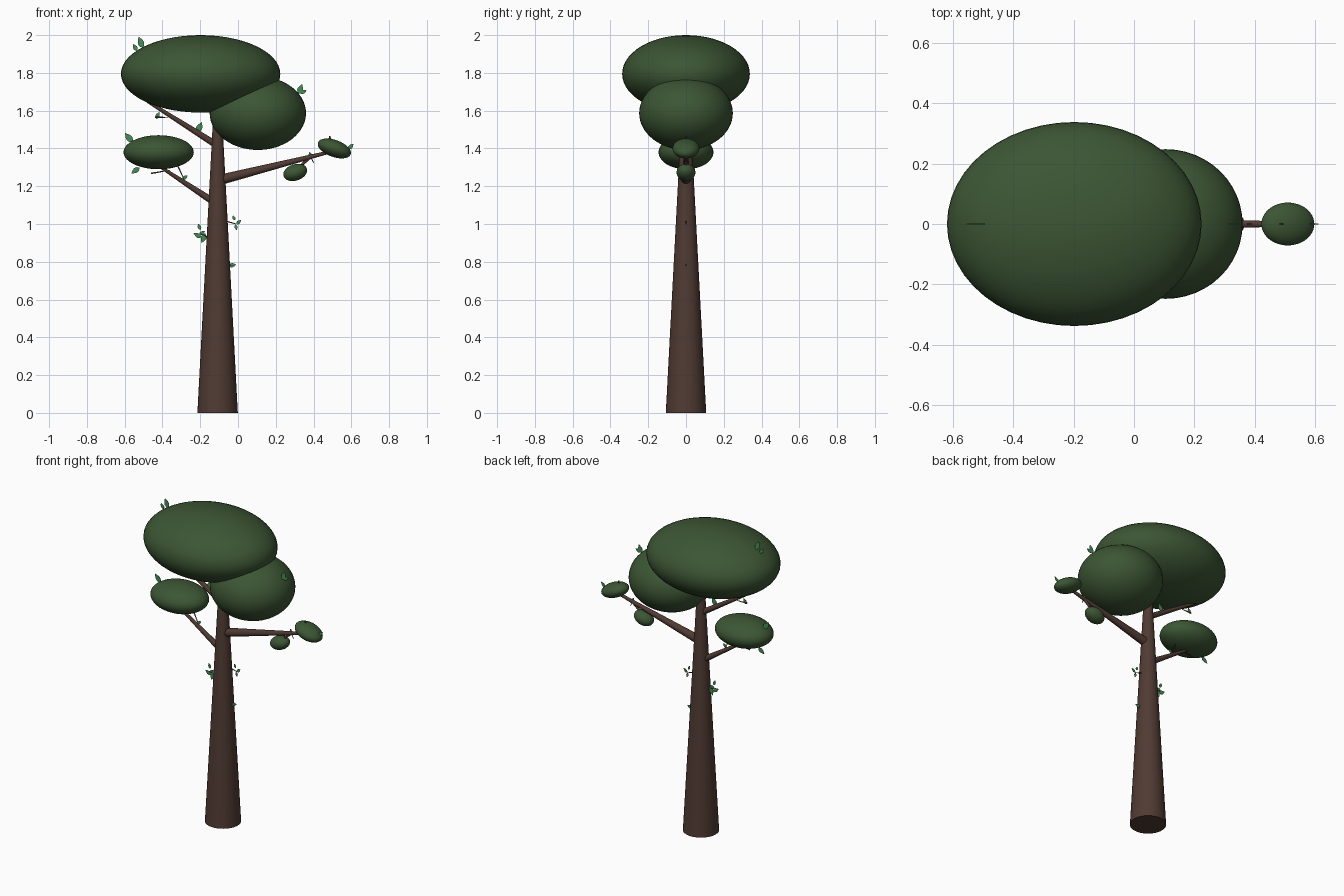
import bpy, bmesh, math
from mathutils import Vector, Matrix

if "Cube" in bpy.data.objects:
    bpy.data.objects.remove(bpy.data.objects["Cube"])


def material(name, rgb):
    m = bpy.data.materials.new(name)
    m.diffuse_color = (*rgb, 1)
    m.use_nodes = True
    m.node_tree.nodes["Principled BSDF"].inputs["Base Color"].default_value = m.diffuse_color
    return m


BARK = material("dark brown bark", (0.080, 0.043, 0.033))
FOLIAGE = material("deep green foliage", (0.045, 0.092, 0.034))
LEAF = material("bright green leaf", (0.065, 0.26, 0.095))


def finish(bm, name, mat, smooth=True):
    bmesh.ops.recalc_face_normals(bm, faces=bm.faces)
    me = bpy.data.meshes.new(name)
    bm.to_mesh(me)
    bm.free()
    me.materials.append(mat)
    ob = bpy.data.objects.new(name, me)
    bpy.context.collection.objects.link(ob)
    if smooth:
        bpy.context.view_layer.objects.active = ob
        bpy.ops.object.select_all(action='DESELECT')
        ob.select_set(True)
        bpy.ops.object.shade_smooth_by_angle(angle=math.radians(40))
    return ob


def limb(name, a, b, r1, r2, sides=16):
    """Tapered cylinder between two (x, z) points in the y = 0 plane."""
    a, b = Vector((a[0], 0, a[1])), Vector((b[0], 0, b[1]))
    d = b - a
    rot = d.to_track_quat('Z', 'Y').to_matrix().to_4x4()
    bm = bmesh.new()
    bmesh.ops.create_cone(bm, cap_ends=True, segments=sides, radius1=r1, radius2=r2,
                          depth=d.length,
                          matrix=Matrix.Translation((a + b) / 2) @ rot)
    return finish(bm, name, BARK)


def blob(name, x, z, radii, tilt=0):
    """Ellipsoid of foliage; positive tilt lifts the +x end."""
    bm = bmesh.new()
    mat = (Matrix.Translation((x, 0, z)) @ Matrix.Rotation(math.radians(-tilt), 4, 'Y')
           @ Matrix.Diagonal((*radii, 1)))
    bmesh.ops.create_uvsphere(bm, u_segments=48, v_segments=28, radius=1, matrix=mat)
    return finish(bm, name, FOLIAGE)


def leaf(name, x, z, length, angle):
    """Thin pointed leaf in the xz plane, centred on (x, z)."""
    bm = bmesh.new()
    n = 6
    prof = [(i / n - 0.5, 0.27 * math.sin(math.pi * (i / n) ** 0.8)) for i in range(n + 1)]
    outline = prof + [(u, -v) for u, v in prof[-2:0:-1]]
    ca, sa = math.cos(math.radians(angle)), math.sin(math.radians(angle))
    vs = [bm.verts.new((x + length * (u * ca - v * sa), -0.001,
                        z + length * (u * sa + v * ca))) for u, v in outline]
    f = bm.faces.new(vs)
    ext = bmesh.ops.extrude_face_region(bm, geom=[f])
    bmesh.ops.translate(bm, vec=(0, 0.002, 0),
                        verts=[g for g in ext['geom'] if isinstance(g, bmesh.types.BMVert)])
    return finish(bm, name, LEAF, smooth=False)


# Trunk and main branches
limb("trunk", (-0.108, 0), (-0.108, 1.66), 0.107, 0.019, 40)
limb("right_branch", (-0.11, 1.23), (0.50, 1.385), 0.028, 0.008)
limb("left_lower_branch", (-0.11, 1.105), (-0.43, 1.315), 0.020, 0.007)
limb("left_upper_branch", (-0.10, 1.41), (-0.48, 1.65), 0.019, 0.008)
limb("right_side_branch", (0.38, 1.352), (0.30, 1.28), 0.009, 0.005)

# Foliage masses
blob("main_crown", -0.198, 1.795, (0.422, 0.338, 0.205))
blob("right_crown", 0.105, 1.587, (0.255, 0.248, 0.195))
blob("left_foliage", -0.42, 1.38, (0.186, 0.145, 0.09))
blob("right_tip_foliage", 0.51, 1.40, (0.092, 0.071, 0.045), -20)
blob("right_lower_foliage", 0.303, 1.273, (0.065, 0.05, 0.043), 18)

# Fine twigs
twigs = [((-0.46, 1.268), (-0.36, 1.285)), ((-0.32, 1.31), (-0.285, 1.235)),
         ((-0.44, 1.565), (-0.37, 1.565)), ((-0.14, 0.92), (-0.20, 0.95)),
         ((-0.08, 1.02), (-0.01, 1.00)), ((0.485, 1.465), (0.49, 1.40)),
         ((0.38, 1.365), (0.40, 1.325)), ((-0.20, 1.49), (-0.21, 1.46)),
         ((-0.06, 0.79), (-0.03, 0.78))]
for i, (a, b) in enumerate(twigs):
    limb(f"twig_{i + 1}", a, b, 0.004, 0.002, 8)

# Loose leaves: x, z, length, angle
leaves = [(-0.515, 1.962, 0.062, 110), (-0.545, 1.935, 0.042, 120),
          (-0.204, 1.512, 0.06, 65), (-0.425, 1.575, 0.04, 65),
          (-0.578, 1.457, 0.062, 130), (-0.543, 1.283, 0.052, 215),
          (-0.28, 1.247, 0.035, 40), (0.33, 1.715, 0.055, 70), (0.345, 1.70, 0.04, 20),
          (0.383, 1.365, 0.036, 110), (0.597, 1.41, 0.04, 45),
          (0.487, 1.45, 0.03, 95),
          (-0.205, 0.985, 0.035, 110), (-0.215, 0.94, 0.045, 150),
          (-0.183, 0.925, 0.055, 250), (-0.19, 0.953, 0.035, 30),
          (-0.03, 0.782, 0.042, 10),
          (-0.022, 1.033, 0.028, 110), (0.004, 1.01, 0.034, 40), (-0.01, 0.982, 0.03, 280)]
for i, args in enumerate(leaves):
    leaf(f"leaf_{i + 1}", *args)
